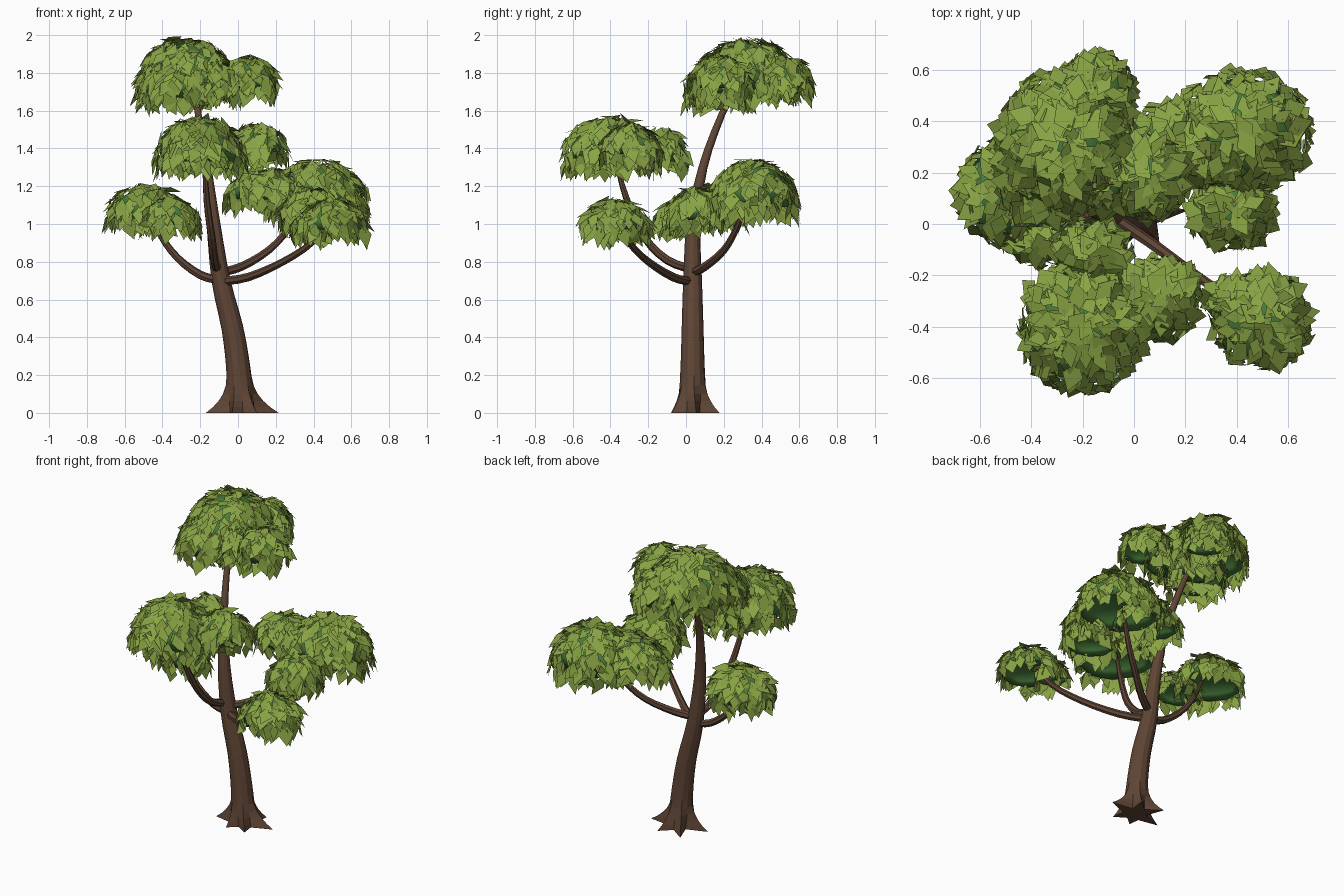
import bpy, bmesh, math, random
from mathutils import Vector

if "Cube" in bpy.data.objects:
    bpy.data.objects.remove(bpy.data.objects["Cube"])

random.seed(7)


def material(name, col):
    m = bpy.data.materials.new(name)
    m.diffuse_color = (*col, 1)
    m.use_nodes = True
    m.node_tree.nodes["Principled BSDF"].inputs["Base Color"].default_value = m.diffuse_color
    return m


BARK = material("brown bark", (0.115, 0.06, 0.036))
LEAF = material("olive leaf", (0.25, 0.37, 0.058))
INNER = material("dark inner foliage", (0.065, 0.2, 0.045))


def finish(bm, name, mats):
    me = bpy.data.meshes.new(name)
    bm.to_mesh(me)
    bm.free()
    for m in mats:
        me.materials.append(m)
    ob = bpy.data.objects.new(name, me)
    bpy.context.collection.objects.link(ob)
    return ob


def spline(pts, steps):
    """Catmull-Rom through 4D points (x, y, z, radius)."""
    p = [Vector(q) for q in pts]
    p = [2 * p[0] - p[1]] + p + [2 * p[-1] - p[-2]]
    out = []
    for i in range(1, len(p) - 2):
        a, b, c, d = p[i - 1:i + 3]
        for s in range(steps):
            t = s / steps
            out.append(0.5 * (2 * b + (c - a) * t + (2 * a - 5 * b + 4 * c - d) * t * t
                              + (3 * b - a - 3 * c + d) * t ** 3))
    return out + [p[-2]]


def tube(name, pts, sides, steps=3, flare=None):
    path = spline(pts, steps)
    bm = bmesh.new()
    rings = []
    for i, q in enumerate(path):
        tan = (path[min(i + 1, len(path) - 1)] - path[max(i - 1, 0)]).to_3d().normalized()
        if flare and q.z < 0.2:
            tan = Vector((0, 0, 1))
        rot = Vector((0, 0, 1)).rotation_difference(tan)
        ring = []
        for k in range(sides):
            a = 2 * math.pi * k / sides + 0.1
            r = q.w
            if flare:                       # root spurs fade out with height
                r += flare[k % len(flare)] * max(0, 1 - q.z / 0.2) ** 2.5
            ring.append(bm.verts.new(q.to_3d() + rot @ Vector((math.cos(a) * r, math.sin(a) * r, 0))))
        rings.append(ring)
    for r0, r1 in zip(rings, rings[1:]):
        for k in range(sides):
            j = (k + 1) % sides
            bm.faces.new((r0[k], r0[j], r1[j], r1[k]))
    bm.faces.new(rings[0][::-1])
    bm.faces.new(rings[-1])
    return finish(bm, name, [BARK])


# Trunk with star-shaped root flare
tube("trunk", [(0.02, 0.035, 0, .076), (0.012, 0.035, .1, .072), (0.0, 0.035, .25, .064),
               (-0.03, 0.035, .45, .058), (-0.09, 0.035, .7, .05), (-0.13, 0.04, 1.0, .037),
               (-0.165, 0.09, 1.3, .024), (-0.21, 0.19, 1.58, .018), (-0.25, 0.3, 1.8, .012)],
     12, 3, [.12, -.01, .08, 0, .10, -.01, .115, 0, .05, -.01, .06, 0])

# Branches
tube("left_branch", [(-0.09, 0.03, .70, .024), (-0.2, 0.025, .73, .023), (-0.32, 0.03, .82, .02),
                     (-0.41, 0.05, .94, .017), (-0.47, 0.07, 1.08, .01)], 7)
tube("front_right_branch", [(-0.09, 0.03, .695, .024), (0.06, -0.07, .72, .023), (0.24, -0.2, .80, .02),
                            (0.39, -0.3, .90, .017), (0.47, -0.35, 1.02, .01)], 7)
tube("back_right_branch", [(-0.1, 0.03, .74, .024), (0.02, 0.1, .775, .023), (0.16, 0.2, .86, .02),
                           (0.27, 0.27, .98, .017), (0.36, 0.33, 1.15, .01)], 7)
tube("front_branch", [(-0.11, 0.03, .76, .024), (-0.125, -0.1, .81, .023), (-0.14, -0.22, .93, .021),
                      (-0.165, -0.31, 1.12, .018), (-0.18, -0.38, 1.36, .01)], 7)


def jitter(s):
    return Vector([random.uniform(-s, s) for _ in range(3)])


def foliage(name, lumps):
    """Domes (x, y, base z, rx, ry, height) shingled with drooping kite leaves."""
    bm = bmesh.new()
    for x, y, z, rx, ry, h in lumps:
        # dark core: dome with a hollowed underside
        c = Vector((x, y, z))
        core = bmesh.ops.create_icosphere(bm, subdivisions=2, radius=1)["verts"]
        for v in core:
            up = h * 0.94 if v.co.z > 0 else -h * 0.4
            v.co = c + Vector((v.co.x * rx * .94, v.co.y * ry * .94, v.co.z * up))
        for f in {f for v in core for f in v.link_faces}:
            f.material_index = 1
            f.smooth = True
        # leaves spread over the dome, the lowest hang past its rim
        n = int(2300 * (rx * ry + 0.5 * h * (rx + ry)))
        for i in range(n):
            a = i * 2.39996 + random.uniform(-.25, .25)
            s, k = 1 - 1.17 * (i + .5) / n, random.uniform(.94, 1.05)
            q = math.sqrt(max(0, 1 - s * s))
            d = Vector((math.cos(a) * q, math.sin(a) * q, s))
            pos = c + Vector((d.x * rx, d.y * ry, d.z * h)) * k
            nor = Vector((d.x / rx, d.y / ry, max(d.z, 0) / h)).normalized()
            nor = (nor + jitter(.42)).normalized()
            out = Vector((d.x, d.y, -1.1)) + jitter(.5)
            tip = (out - nor * out.dot(nor)).normalized()
            side = nor.cross(tip)
            ln = random.uniform(.085, .14)
            w = ln * random.uniform(.26, .37)
            base = pos - tip * ln * .35
            pts = (base, base + tip * ln * .45 + side * w, base + tip * ln, base + tip * ln * .45 - side * w)
            bm.faces.new([bm.verts.new(p) for p in pts])
    return finish(bm, name, [LEAF, INNER])


# Leaf clusters
foliage("top_foliage", [(-0.27, 0.32, 1.715, .26, .275, .265), (-0.15, 0.5, 1.72, .15, .165, .17),
                        (-0.34, 0.17, 1.67, .18, .18, .18), (0.06, 0.18, 1.72, .145, .16, .16),
                        (-0.12, 0.18, 1.69, .14, .14, .17)])
foliage("front_foliage", [(-0.2, -0.4, 1.33, .235, .25, .23), (0.1, -0.29, 1.37, .16, .155, .155),
                          (-0.15, -0.12, 1.33, .14, .13, .165)])
foliage("back_right_foliage", [(0.42, 0.36, 1.09, .26, .23, .245), (0.39, 0.05, 1.02, .165, .14, .165),
                               (0.15, 0.3, 1.13, .21, .16, .165)])
foliage("front_right_foliage", [(0.5, -0.375, 0.97, .18, .18, .155), (0.38, -0.31, 0.955, .1, .1, .1)])
foliage("left_foliage", [(-0.49, 0.12, 1.03, .2, .19, .175), (-0.36, -0.04, 0.99, .155, .12, .14)])
